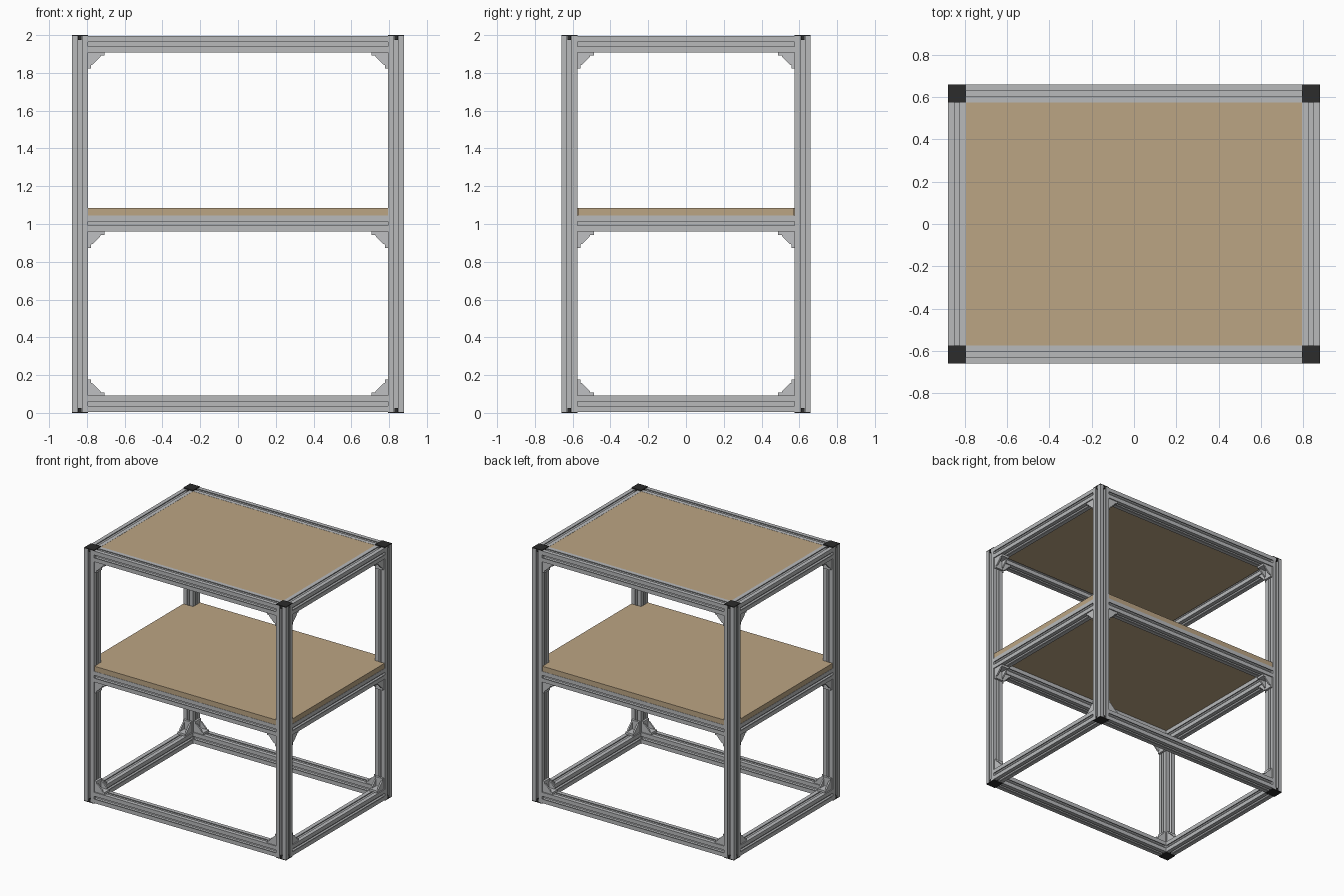
import bpy, bmesh, math
from mathutils import Matrix, Vector

if "Cube" in bpy.data.objects:
    bpy.data.objects.remove(bpy.data.objects["Cube"])

HX, HY, H = 0.88, 0.66, 2.0        # outer half sizes and height
W = 0.085                          # extrusion width
CAP = 0.006                        # end cap thickness
IX, IY = HX - W, HY - W            # inner faces of the posts
PX, PY = HX - W / 2, HY - W / 2    # post centre lines


def material(name, rgb):
    m = bpy.data.materials.new(name)
    m.diffuse_color = (*rgb, 1)
    m.use_nodes = True
    m.node_tree.nodes["Principled BSDF"].inputs["Base Color"].default_value = m.diffuse_color
    return m


ALU = material("aluminium", (0.48, 0.49, 0.50))
CAST = material("cast bracket grey", (0.52, 0.53, 0.54))
WOOD = material("wood board", (0.50, 0.375, 0.23))
BLACK = material("black plastic", (0.025, 0.025, 0.025))


def finish(bm, name, mat):
    bmesh.ops.recalc_face_normals(bm, faces=bm.faces)
    me = bpy.data.meshes.new(name)
    bm.to_mesh(me)
    bm.free()
    me.materials.append(mat)
    return me


def place(name, me, matrix=Matrix()):
    ob = bpy.data.objects.new(name, me)
    bpy.context.collection.objects.link(ob)
    ob.matrix_world = matrix
    return ob


def add_prism(bm, pts, depth, m=Matrix()):
    """Extrude a closed 2D outline along local z, centred."""
    f = bm.faces.new([bm.verts.new(m @ Vector((x, y, -depth / 2))) for x, y in pts])
    ext = bmesh.ops.extrude_face_region(bm, geom=[f])
    vs = [v for v in ext["geom"] if isinstance(v, bmesh.types.BMVert)]
    bmesh.ops.translate(bm, verts=vs, vec=m.to_3x3() @ Vector((0, 0, depth)))
    # the starting face may be consumed by the extrusion
    if not any(len(g.verts) == len(pts) and all(v not in vs for v in g.verts) for g in bm.faces
               if len(g.verts) == len(pts) and abs((m.inverted() @ g.calc_center_median()).z + depth / 2) < 1e-6):
        bm.faces.new(list(f.verts)) if f.is_valid else None


def add_box(bm, lo, hi):
    lo, hi = Vector(lo), Vector(hi)
    m = Matrix.Translation((lo + hi) / 2) @ Matrix.Diagonal((*(hi - lo), 1))
    bmesh.ops.create_cube(bm, size=1, matrix=m)


# T-slot cross-section: one side turned four times
u = W / 30
side = [(15, 15), (4, 15), (4, 13), (8, 13), (8, 11.5), (4, 6.5)]
side += [(-x, y) for x, y in reversed(side[1:])]
slot_profile = []
for q in range(4):
    r = Matrix.Rotation(q * math.pi / 2, 2)
    slot_profile += [tuple(r @ Vector(p) * u) for p in side]


def extrusion(name, length):
    bm = bmesh.new()
    add_prism(bm, slot_profile, length)
    return finish(bm, name, ALU)


post = extrusion("post", H - 2 * CAP)
rail_x = extrusion("long_rail", 2 * IX)
rail_y = extrusion("short_rail", 2 * IY)

# End cap with plugs reaching into the slots
bm = bmesh.new()
add_box(bm, (-W / 2, -W / 2, -CAP), (W / 2, W / 2, 0))
for q in range(4):
    c = Matrix.Rotation(q * math.pi / 2, 3, 'Z') @ Vector((0, W * 0.36, 0))
    add_box(bm, c - Vector((0.009, 0.009, 0.025)), c + Vector((0.009, 0.009, -0.003)))
cap = finish(bm, "end_cap", BLACK)

# Corner bracket: two legs and two triangular cheeks
L, T, BW = 0.087, 0.017, 0.068
bm = bmesh.new()
add_box(bm, (0, -BW / 2, -L), (T, BW / 2, 0))
add_box(bm, (T, -BW / 2, -T), (L, BW / 2, 0))
for s in (-1, 1):
    m = Matrix.Translation((0, s * (BW / 2 - 0.006), 0)) @ Matrix.Rotation(math.pi / 2, 4, 'X')
    add_prism(bm, [(T, -T), (T, -0.068), (0.026, -0.065), (0.065, -0.026), (0.068, -T)], 0.012, m)
bracket = finish(bm, "corner_bracket", CAST)

# Posts and caps
flip = Matrix.Rotation(math.pi, 4, 'X')
for sx in (-1, 1):
    for sy in (-1, 1):
        x, y = sx * PX, sy * PY
        place("post", post, Matrix.Translation((x, y, H / 2)))
        place("top_cap", cap, Matrix.Translation((x, y, H)))
        place("bottom_cap", cap, Matrix.Translation((x, y, 0)) @ flip)

# Three rings of rails, each rail braced by a bracket at both ends
along_x = Matrix.Rotation(math.pi / 2, 4, 'Y')
along_y = Matrix.Rotation(math.pi / 2, 4, 'X')
for level, zc, up in (("bottom", CAP + W / 2, True), ("middle", 1.0025, False),
                      ("top", H - CAP - W / 2, False)):
    turn = flip if up else Matrix()
    zb = zc + W / 2 if up else zc - W / 2
    for s in (-1, 1):
        place(level + "_long_rail", rail_x, Matrix.Translation((0, s * PY, zc)) @ along_x)
        place(level + "_short_rail", rail_y, Matrix.Translation((s * PX, 0, zc)) @ along_y)
        for e in (-1, 1):
            a = 0 if e < 0 else math.pi
            place(level + "_long_bracket", bracket, Matrix.Translation((e * IX, s * PY, zb))
                  @ Matrix.Rotation(a, 4, 'Z') @ turn)
            place(level + "_short_bracket", bracket, Matrix.Translation((s * PX, e * IY, zb))
                  @ Matrix.Rotation(a + math.pi / 2, 4, 'Z') @ turn)

# Top board sits flush between the top rails
bm = bmesh.new()
add_box(bm, (-IX, -IY, H - CAP - 0.041), (IX, IY, H - CAP - 0.001))
place("top_board", finish(bm, "top_board", WOOD))

# Shelf board lies on the middle rails, notched around the posts
g = 0.002
ax, ay, bx, by = HX - g, HY - g, IX - g, IY - g
quarter = [(ax, by), (bx, by), (bx, ay)]
outline = quarter + [(-x, y) for x, y in reversed(quarter)]
outline += [(-x, -y) for x, y in outline]
bm = bmesh.new()
add_prism(bm, outline, 0.04, Matrix.Translation((0, 0, 1.065)))
place("shelf_board", finish(bm, "shelf_board", WOOD))
